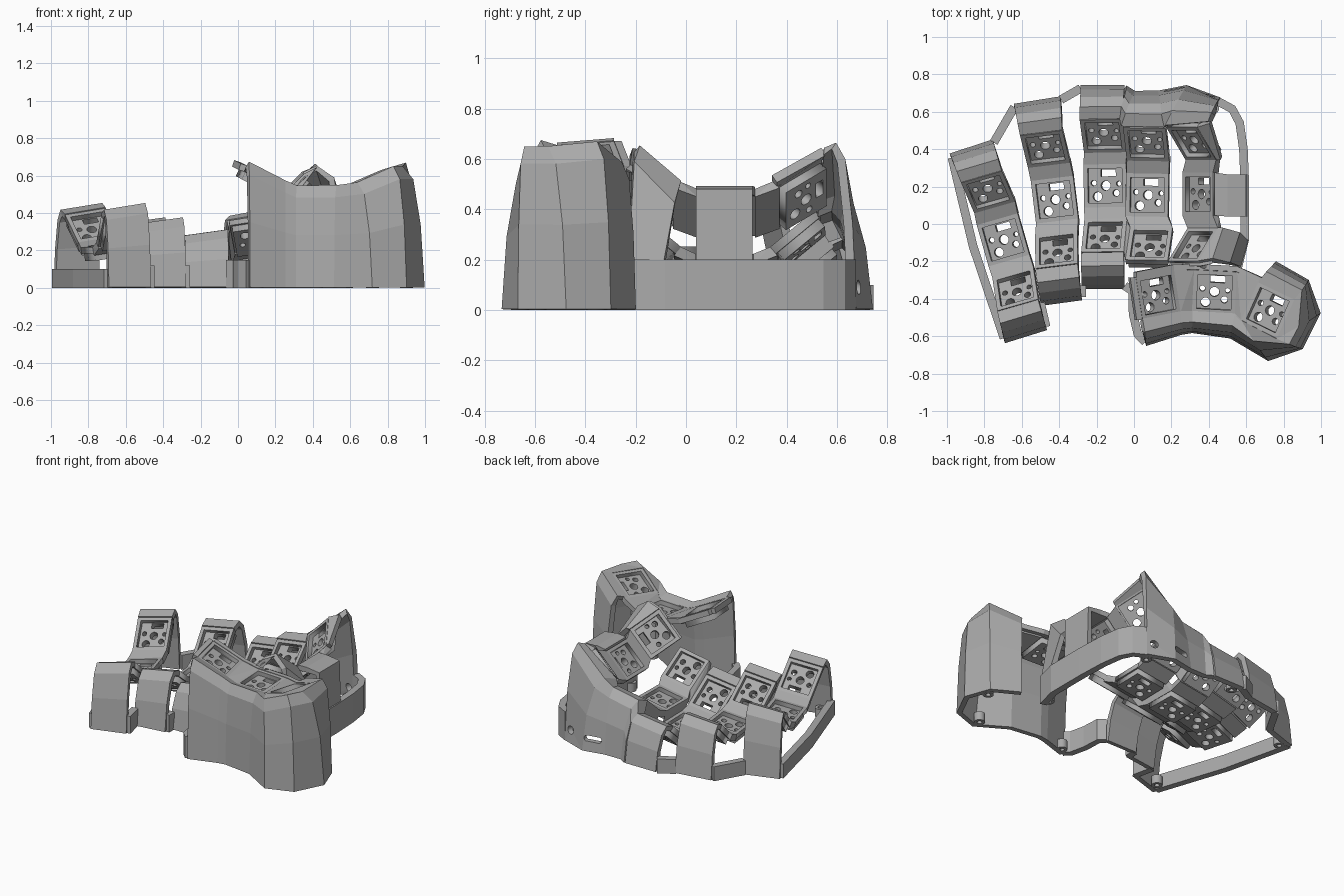
import bpy, bmesh
from math import radians, sin, cos, tau
from mathutils import Matrix, Vector

if "Cube" in bpy.data.objects:
    bpy.data.objects.remove(bpy.data.objects["Cube"], do_unlink=True)

grey = bpy.data.materials.new("warm_grey_plastic")
grey.use_nodes = True
grey.diffuse_color = (0.4, 0.4, 0.4, 1)
grey.node_tree.nodes["Principled BSDF"].inputs["Base Color"].default_value = (0.4, 0.4, 0.4, 1)


def add(name, mesh, matrix=None):
    ob = bpy.data.objects.new(name, mesh)
    bpy.context.collection.objects.link(ob)
    if not mesh.materials:
        mesh.materials.append(grey)
    if matrix:
        ob.matrix_world = matrix
    return ob


def bake(ob):
    """Apply the modifiers or curve and return a plain mesh."""
    bpy.context.view_layer.update()
    return bpy.data.meshes.new_from_object(ob.evaluated_get(bpy.context.evaluated_depsgraph_get()))


def rect(x, y, w, h):
    return [(x - w, y - h), (x + w, y - h), (x + w, y + h), (x - w, y + h)]


def circle(x, y, r, n=16):
    return [(x + r * cos(tau * i / n), y + r * sin(tau * i / n)) for i in range(n)]


def slab(name, outlines, z0, z1):
    """Flat sheet: first outline is the rim, the others are holes."""
    cu = bpy.data.curves.new(name, "CURVE")
    cu.dimensions, cu.fill_mode, cu.extrude = "2D", "BOTH", (z1 - z0) / 2
    for pts in outlines:
        sp = cu.splines.new("POLY")
        sp.points.add(len(pts) - 1)
        for p, (x, y) in zip(sp.points, pts):
            p.co = (x, y, 0, 1)
        sp.use_cyclic_u = True
    ob = bpy.data.objects.new(name, cu)
    bpy.context.collection.objects.link(ob)
    mesh = bake(ob)
    bpy.data.objects.remove(ob, do_unlink=True)
    mesh.transform(Matrix.Translation((0, 0, (z0 + z1) / 2)))
    return mesh


def hull(name, pts):
    bm = bmesh.new()
    for p in pts:
        bm.verts.new(p)
    res = bmesh.ops.convex_hull(bm, input=bm.verts)
    bmesh.ops.delete(bm, geom=list({v for v in res["geom_interior"] if isinstance(v, bmesh.types.BMVert)}),
                     context="VERTS")
    bmesh.ops.recalc_face_normals(bm, faces=bm.faces)
    mesh = bpy.data.meshes.new(name)
    bm.to_mesh(mesh)
    bm.free()
    return add(name, mesh)


def sheet(name, rows, thick=0.036):
    """Grid of points thickened into a wall."""
    n = len(rows[0])
    bm = bmesh.new()
    vs = [bm.verts.new(p) for row in rows for p in row]
    for i in range(len(rows) - 1):
        for j in range(n - 1):
            k = i * n + j
            bm.faces.new([vs[k], vs[k + 1], vs[k + n + 1], vs[k + n]])
    bmesh.ops.remove_doubles(bm, verts=bm.verts, dist=0.0005)
    bmesh.ops.recalc_face_normals(bm, faces=bm.faces)
    mesh = bpy.data.meshes.new(name)
    bm.to_mesh(mesh)
    bm.free()
    ob = add(name, mesh)
    mod = ob.modifiers.new("thickness", "SOLIDIFY")
    mod.thickness, mod.offset = thick, 0
    return ob


def skirt(name, tops, ground, bulge=1.0):
    """Wall that leaves the plate edge, rounds over and drops to the ground."""
    rows = []
    for out, up, lift in ((0, 1, 0), (0.36, 1, 0.022), (0.62, 0.94, 0), (0.86, 0.55, 0), (1, 0, 0.002)):
        out **= bulge
        rows.append([(t.x + (g[0] - t.x) * out, t.y + (g[1] - t.y) * out, t.z * up + lift)
                     for t, g in zip(tops, ground)])
    return sheet(name, rows)


def band(name, pts, height):
    return sheet(name, [[(x, y, z) for x, y in pts] for z in (height, 0)], 0.046)


# Switch plate: square frame with a recessed, perforated floor
H = 0.115
frame_mesh = slab("plate_frame", [rect(0, 0, H, H), rect(0, 0, 0.092, 0.092)], -0.035, 0)
floor_mesh = slab("plate_floor", [
    rect(0, 0, 0.105, 0.105), rect(0.015, 0.068, 0.04, 0.018), circle(0, 0, 0.026),
    circle(-0.045, -0.058, 0.025), circle(0.055, -0.04, 0.018),
    circle(-0.065, 0.015, 0.015), circle(0.07, 0.01, 0.013)], -0.075, -0.03)


def plate(name, centre, yaw, roll, pitch):
    m = (Matrix.Translation(centre) @ Matrix.Rotation(radians(yaw), 4, "Z")
         @ Matrix.Rotation(radians(-roll), 4, "Y") @ Matrix.Rotation(radians(pitch), 4, "X"))
    add(name + "_frame", frame_mesh, m)
    add(name + "_floor", floor_mesh, m)
    return m


def corner(m, sx, sy, z=-0.015):
    return m @ Vector((sx * H, sy * H, z))


def tops(m, signs):
    return [corner(m, *s) for s in signs]


def edge(m, *signs):
    return [corner(m, sx, sy, z) for sx, sy in signs for z in (0, -0.045)]


BACK, FRONT = ((-1, 1), (1, 1)), ((-1, -1), (1, -1))
LEFT, RIGHT = ((-1, -1), (-1, 1)), ((1, -1), (1, 1))

# Finger columns: yaw, roll, then back, middle and front plate centres
columns = {
    "outer_pinky": (16, 9, (-0.78, 0.17, 0.335), (-0.70, -0.085, 0.235), (-0.635, -0.345, 0.335)),
    "ring": (7, 8, (-0.475, 0.40, 0.26), (-0.425, 0.13, 0.16), (-0.415, -0.135, 0.26)),
    "middle": (1, 8, (-0.165, 0.47, 0.195), (-0.155, 0.205, 0.105), (-0.16, -0.06, 0.195)),
    "index": (-1, 9, (0.065, 0.425, 0.305), (0.07, 0.155, 0.205), (0.08, -0.105, 0.305)),
    "inner": (0, 45, (0.305, 0.43, 0.48), (0.34, 0.16, 0.40), (0.315, -0.11, 0.48)),
}
P = {}
for name, (yaw, roll, *centres) in columns.items():
    P[name] = [plate(f"{name}_{row}", c, yaw, roll, pitch)
               for row, c, pitch in zip(("back", "home", "front"), centres, (40, 0, -40))]
    b, h, f = P[name]
    hull(name + "_back_web", edge(b, *FRONT) + edge(h, *BACK))
    hull(name + "_front_web", edge(h, *FRONT) + edge(f, *BACK))
for row, a, b in zip(("back", "home", "front"), P["middle"], P["index"]):
    hull(f"{row}_column_web", edge(a, *RIGHT) + edge(b, *LEFT))

# Thumb cluster plates and webs
T = [plate("thumb_near", (0.13, -0.38, 0.61), 11, -26, 5),
     plate("thumb_centre", (0.43, -0.365, 0.535), -3, 0, 5),
     plate("thumb_far", (0.715, -0.46, 0.595), -26, 21, 5)]
for a, b in zip(T, T[1:]):
    hull("thumb_web", edge(a, *RIGHT) + edge(b, *LEFT))

# Front and back column walls, with low ground bands bridging the gaps
back_ground = {"outer_pinky": ((-0.98, 0.36), (-0.75, 0.435)),
               "ring": ((-0.64, 0.625), (-0.39, 0.665)),
               "middle": ((-0.285, 0.725), (-0.05, 0.725))}
front_ground = {"outer_pinky": ((-0.695, -0.62), (-0.47, -0.55)),
                "ring": ((-0.50, -0.42), (-0.28, -0.39)),
                "middle": ((-0.28, -0.33), (-0.05, -0.33))}
for name in back_ground:
    skirt(name + "_back_wall", tops(P[name][0], BACK), back_ground[name])
    skirt(name + "_front_wall", tops(P[name][2], FRONT), front_ground[name])
for ends, h in ((back_ground, 0.1), (front_ground, 0.12)):
    a, b, c = ends.values()
    band("bridge_band", (a[1], b[0]), h)
    band("bridge_band", (b[1], c[0]), h)
band("outer_side_band", ((-0.973, 0.355), (-0.86, -0.12), (-0.695, -0.61)), 0.1)
band("thumb_side_band", ((-0.05, -0.33), (-0.01, -0.36), (-0.005, -0.48), (0.02, -0.59), (0.06, -0.63)), 0.15)

# Shared back wall of the two inner columns, flared to a peak, with cable openings
inner, index = P["inner"], P["index"]
low, high = tops(inner[0], RIGHT)
peak = high + Vector((0.065, 0.02, 0.025))
sheet("inner_back_gusset", [[low, high], [low + Vector((0.02, 0, 0.02)), peak]])
wall = skirt("inner_back_wall", tops(P["middle"][0], BACK)[1:] + tops(index[0], BACK)
             + tops(inner[0], BACK)[:1] + [peak],
             ((-0.05, 0.725), (0, 0.695), (0.13, 0.695), (0.28, 0.725), (0.455, 0.66)))
slot = [(x + (0.04 if x > 0 else -0.04), y) for x, y in circle(0, 0, 0.02)]
for shape, x, yaw in ((circle(0, 0, 0.028), 0.41, -20), (slot, 0.22, 10)):
    cutter = add("opening_cutter", slab("opening_cutter", [shape], -0.15, 0.15),
                 Matrix.Translation((x, 0.69, 0.09)) @ Matrix.Rotation(radians(yaw), 4, "Z")
                 @ Matrix.Rotation(radians(90), 4, "X"))
    cutter.hide_render = True
    mod = wall.modifiers.new("opening", "BOOLEAN")
    mod.object = cutter
    baked = bake(wall)
    wall.modifiers.clear()
    wall.data = baked
    bpy.data.objects.remove(cutter, do_unlink=True)

# Inner side: curved rail, middle support and front support
band("inner_side_rail", ((0.45, 0.655), (0.525, 0.615), (0.565, 0.54), (0.585, 0.4),
                         (0.593, 0.2), (0.593, -0.08), (0.555, -0.23)), 0.2)
sheet("inner_middle_support", [tops(inner[1], RIGHT)] + [[(x, y, z) for y in (0.04, 0.265)]
                                                        for x, z in ((0.5, 0.475), (0.585, 0.468), (0.595, 0))])
sheet("inner_front_support", [tops(inner[2], ((1, 1), (1, -1))),
                              [(0.47, -0.03, 0.5), (0.42, -0.195, 0.64)],
                              [(0.55, -0.045, 0.42), (0.5, -0.21, 0.58)],
                              [(0.595, -0.085, 0.19), (0.555, -0.225, 0.19)]])
sheet("inner_front_lip", [tops(inner[2], FRONT), [(0.24, -0.235, 0.4), (0.42, -0.195, 0.64)]])

# Thumb cluster outer wall
t = (tops(T[0], FRONT) + tops(T[1], FRONT)
     + tops(T[2], ((-1, -1), (1, -1), (1, -1), (1, 1), (-1, 1))))
skirt("thumb_wall", t, ((0.06, -0.635), (0.25, -0.575), (0.31, -0.565), (0.52, -0.595), (0.72, -0.715),
                        (0.89, -0.655), (0.98, -0.475), (0.92, -0.31), (0.75, -0.215)), 0.7)

# Raised lip around the open edges of the thumb cluster
a = tops(T[0], LEFT)
sheet("thumb_side_lip", [a, [p + Vector((-0.03, 0, 0.01)) for p in a]])
rim = [corner(m, sx, 1) for m in T for sx in (-1, 1)]
sheet("thumb_back_lip", [rim, [p + Vector((0, 0.03, 0)) for p in rim]])

# Screw bosses at the ground
boss_mesh = slab("screw_boss", [circle(0, 0, 0.035), circle(0, 0, 0.016)], 0, 0.06)
for x, y in ((0.72, -0.66), (0.9, -0.36), (0.1, -0.59), (0.55, -0.18), (0.42, 0.62),
             (-0.24, 0.67), (-0.92, 0.33), (-0.65, -0.55)):
    add("screw_boss", boss_mesh, Matrix.Translation((x, y, 0)))
